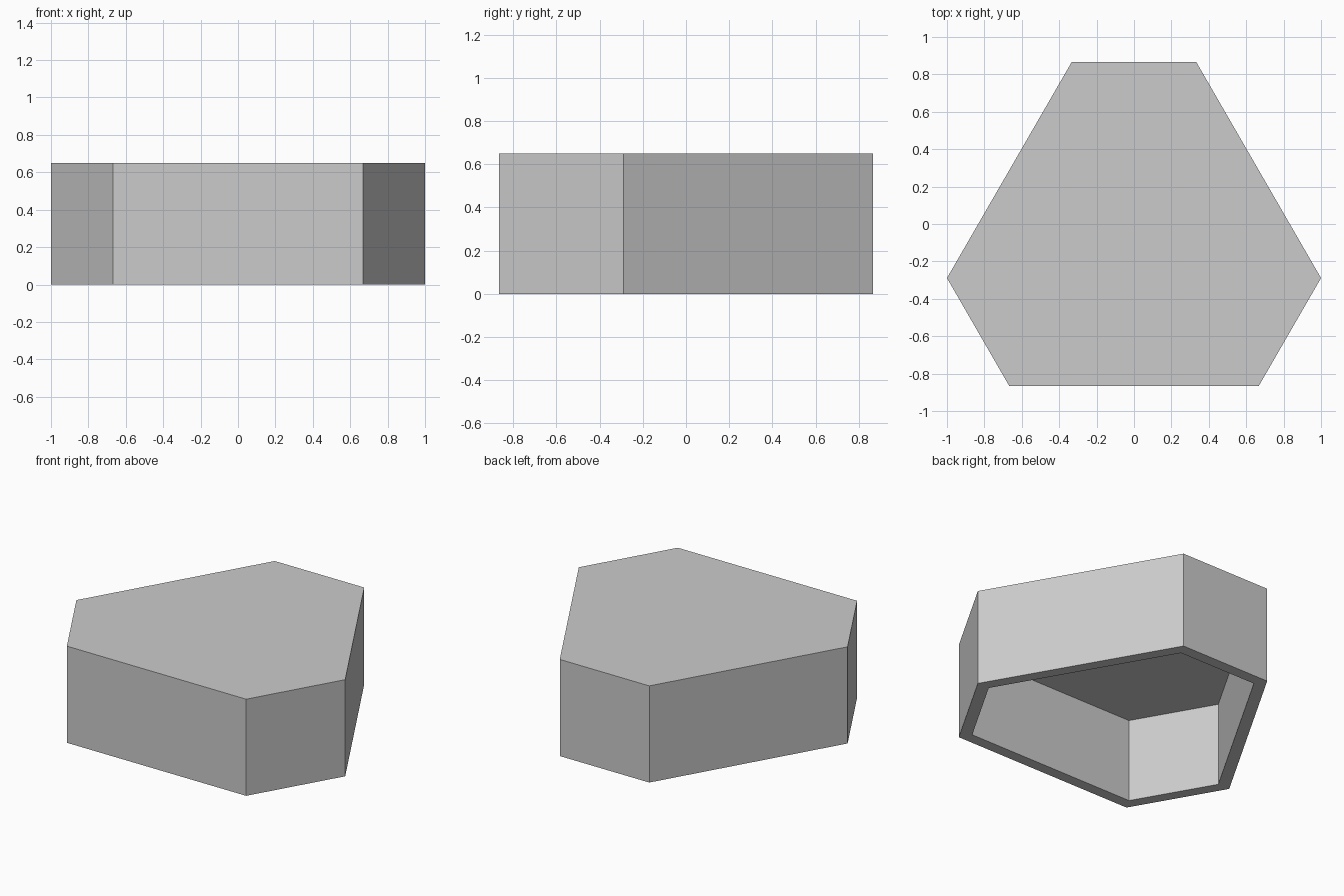
import bpy
import bmesh
from math import sin, radians
from mathutils import Vector

cube = bpy.data.objects.get("Cube")
if cube:
    bpy.data.objects.remove(cube, do_unlink=True)

HEIGHT, WALL, ROOF = 0.65, 0.075, 0.087

grey = bpy.data.materials.new("light_grey")
grey.use_nodes = True
grey.diffuse_color = (0.6, 0.6, 0.6, 1)
grey.node_tree.nodes["Principled BSDF"].inputs["Base Color"].default_value = (0.6, 0.6, 0.6, 1)

# Hexagon outline with alternating long and short sides, every corner 120 degrees
half = [(0.667, -0.866), (1.0, -0.289), (0.333, 0.866)]
outer = [Vector(p) for p in half] + [Vector((-x, y)) for x, y in reversed(half)]


def inset(points, distance):
    """Move each corner inwards along its bisector."""
    result = []
    for i, p in enumerate(points):
        before = (points[i - 1] - p).normalized()
        after = (points[(i + 1) % len(points)] - p).normalized()
        result.append(p + (before + after).normalized() * distance / sin(radians(60)))
    return result


inner = inset(outer, WALL)
bm = bmesh.new()


def ring(points, z):
    return [bm.verts.new((p.x, p.y, z)) for p in points]


def bridge(a, b):
    for i in range(len(a)):
        j = (i + 1) % len(a)
        bm.faces.new((a[i], a[j], b[j], b[i]))


# Hollow shell: roof, outer walls, bottom rim, inner walls, ceiling
rings = [ring(outer, HEIGHT), ring(outer, 0), ring(inner, 0), ring(inner, HEIGHT - ROOF)]
for a, b in zip(rings, rings[1:]):
    bridge(a, b)
bm.faces.new(rings[0])
bm.faces.new(rings[-1])
bmesh.ops.recalc_face_normals(bm, faces=bm.faces)

mesh = bpy.data.meshes.new("hexagonal_shell")
bm.to_mesh(mesh)
bm.free()
mesh.materials.append(grey)
shell = bpy.data.objects.new("hexagonal_shell", mesh)
bpy.context.collection.objects.link(shell)
